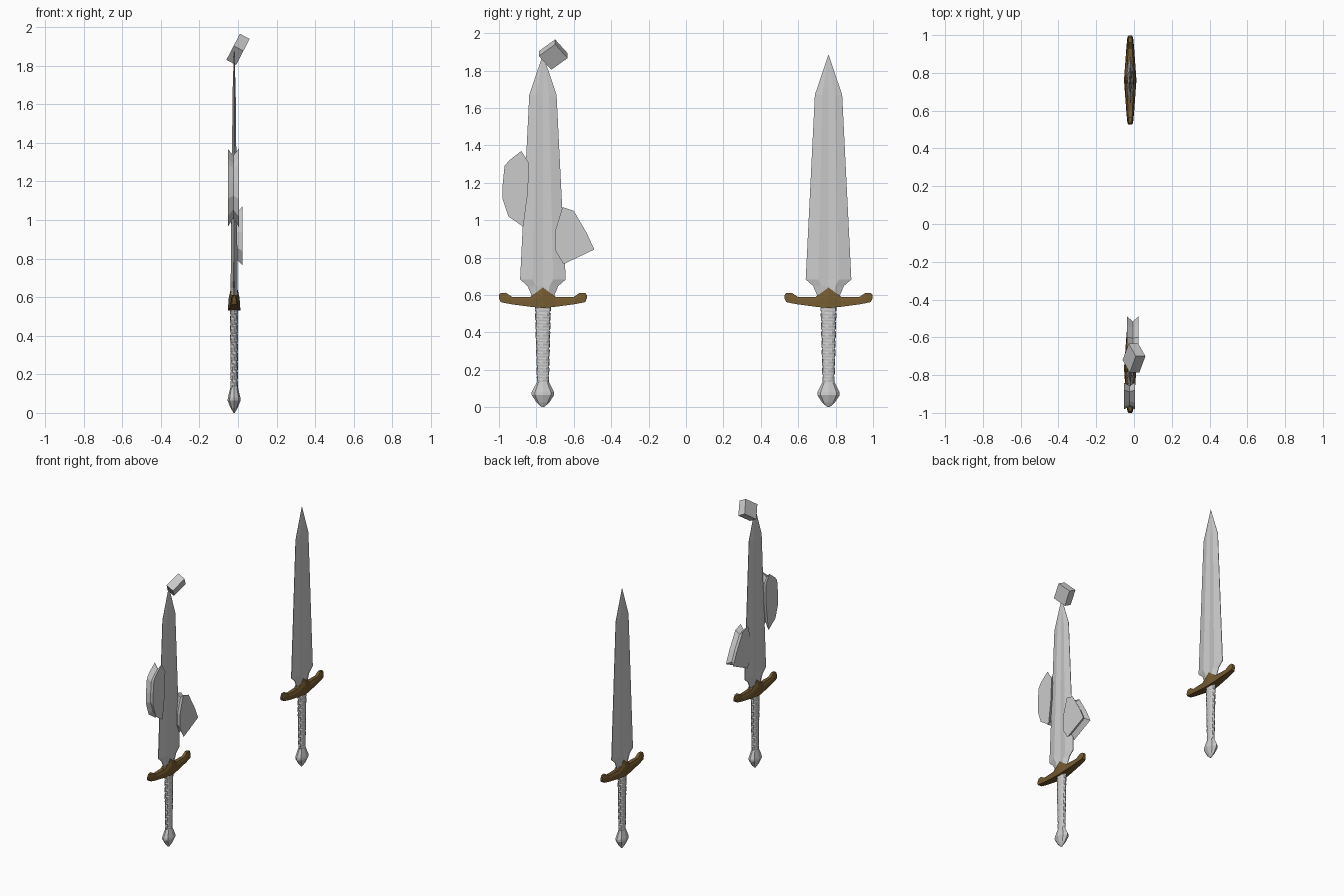
import bpy, bmesh, math
from mathutils import Vector, Matrix

if "Cube" in bpy.data.objects:
    bpy.data.objects.remove(bpy.data.objects["Cube"])

CX = -0.02  # shared thickness centre of both swords

bronze = bpy.data.materials.new("bronze")
bronze.diffuse_color = (0.17, 0.10, 0.03, 1)
bronze.use_nodes = True
bronze.node_tree.nodes["Principled BSDF"].inputs["Base Color"].default_value = bronze.diffuse_color


def finish(name, bm, mat=None):
    bmesh.ops.recalc_face_normals(bm, faces=bm.faces)
    me = bpy.data.meshes.new(name)
    bm.to_mesh(me)
    bm.free()
    ob = bpy.data.objects.new(name, me)
    bpy.context.collection.objects.link(ob)
    if mat:
        me.materials.append(mat)
    return ob


def loft(name, rings, mat=None):
    """Skin a list of equal-length closed rings and cap both ends."""
    bm = bmesh.new()
    vs = [[bm.verts.new(p) for p in r] for r in rings]
    n = len(rings[0])
    for a, b in zip(vs, vs[1:]):
        for i in range(n):
            j = (i + 1) % n
            bm.faces.new((a[i], a[j], b[j], b[i]))
    bm.faces.new(vs[0])
    bm.faces.new(vs[-1])
    return finish(name, bm, mat)


def ellipse(cy, z, rx, ry, n, scale=lambda i: 1):
    return [(CX + rx * scale(i) * math.cos(2 * math.pi * i / n),
             cy + ry * scale(i) * math.sin(2 * math.pi * i / n), z) for i in range(n)]


def sword(tag, cy):
    # blade: shallow fuller on both faces, narrowing to the point
    section = [(1, 0.12), (0.45, 1), (0, 0.6), (-0.45, 1), (-1, 0.12),
               (-1, -0.12), (-0.45, -1), (0, -0.6), (0.45, -1), (1, -0.12)]
    outline = [(0.56, 0.062, 0.016), (0.60, 0.062, 0.017), (0.648, 0.082, 0.018),
               (0.683, 0.122, 0.018), (1.67, 0.073, 0.008), (1.883, 0.001, 0.001)]
    loft("blade_" + tag, [[(CX + t * v, cy + w * u, z) for u, v in section]
                          for z, w, t in outline])

    # crossguard: wide at the bottom, peaked in the middle, upturned ends
    half = [(0.235, 0.582, 0.600, 0.010), (0.226, 0.562, 0.610, 0.015),
            (0.198, 0.556, 0.612, 0.018), (0.165, 0.550, 0.590, 0.021),
            (0.068, 0.537, 0.590, 0.028)]
    stations = [(-d, a, b, w) for d, a, b, w in half] + [(0, 0.53, 0.64, 0.033)] + half[::-1]
    loft("crossguard_" + tag,
         [[(CX + w, cy + d, a), (CX + w * 0.85, cy + d, a + 0.6 * (b - a)),
           (CX + w * 0.55, cy + d, b), (CX - w * 0.55, cy + d, b),
           (CX - w * 0.85, cy + d, a + 0.6 * (b - a)), (CX - w, cy + d, a)]
          for d, a, b, w in stations], bronze)

    # grip with a spiral groove
    rings = []
    for k in range(53):
        f = k / 52
        groove = lambda i, k=k: 0.86 if (k - 2 * i) % 6 == 0 else 1
        rings.append(ellipse(cy, 0.12 + 0.42 * f, 0.019 + 0.002 * f,
                             0.032 + 0.011 * f, 12, groove))
    loft("grip_" + tag, rings)

    # faceted pommel
    loft("pommel_" + tag, [ellipse(cy, z, rx, ry, 8) for z, rx, ry in
                           [(0, 0.003, 0.006), (0.025, 0.018, 0.034), (0.065, 0.034, 0.06),
                            (0.08, 0.032, 0.06), (0.135, 0.019, 0.032)]])


def fragment(name, outline, x0, x1):
    """Flat plate whose rim is cut by a V groove."""
    c = sum((Vector(p) for p in outline), Vector((0, 0))) / len(outline)
    rings = []
    for x, s in ((x0, 1), ((x0 + x1) / 2, 0.80), (x1, 1)):
        rings.append([(x, c.x + (y - c.x) * s, c.y + (z - c.y) * s) for y, z in outline])
    loft(name, rings)


sword("right", 0.762)
sword("left", -0.765)

# fragments embedded in the edges of the left blade
fragment("fragment_outer", [(-0.97, 1.29), (-0.945, 1.32), (-0.88, 1.37), (-0.84, 1.305),
                            (-0.845, 1.15), (-0.87, 0.965), (-0.95, 1.02),
                            (-0.98, 1.11), (-0.98, 1.19)], -0.053, 0.004)
fragment("fragment_inner", [(-0.66, 1.07), (-0.60, 1.05), (-0.53, 0.93), (-0.49, 0.843),
                            (-0.655, 0.765), (-0.70, 0.84), (-0.70, 0.94)], -0.036, 0.023)

# tilted block at the tip of the left blade
a = Vector((0.89, 0, -0.46)).normalized()
n = Vector((0.46, 0, 0.89)).normalized()
y = Vector((0, 1, 0))
t = math.radians(39)
b = y * math.cos(t) + n * math.sin(t)
c = -y * math.sin(t) + n * math.cos(t)
m = Matrix((a * 0.057, b * 0.112, c * 0.106)).transposed().to_4x4()
m.translation = (0, -0.71, 1.885)
bm = bmesh.new()
bmesh.ops.create_cube(bm, size=1, matrix=m)
finish("tip_block", bm)
